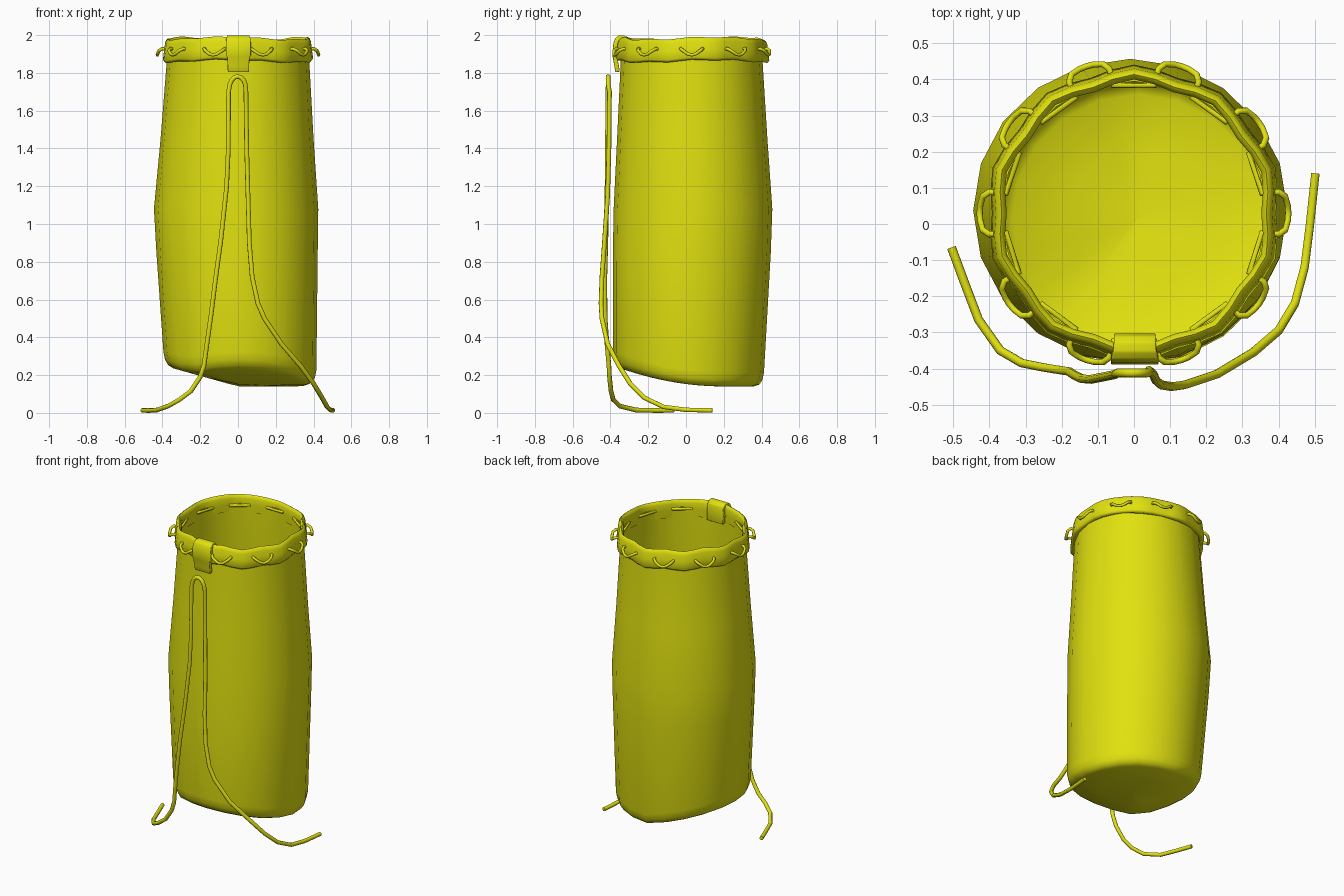
import bpy, math
from math import sin, cos, pi

if "Cube" in bpy.data.objects:
    bpy.data.objects.remove(bpy.data.objects["Cube"])

yellow = bpy.data.materials.new("bag_yellow")
yellow.diffuse_color = (0.75, 0.75, 0.005, 1)
yellow.use_nodes = True
yellow.node_tree.nodes["Principled BSDF"].inputs["Base Color"].default_value = yellow.diffuse_color


def finish(ob, angle=40):
    """Give the material, apply modifiers / curve shape and smooth the surface."""
    ob.data.materials.append(yellow)
    bpy.ops.object.select_all(action='DESELECT')
    ob.select_set(True)
    bpy.context.view_layer.objects.active = ob
    bpy.ops.object.convert(target='MESH')
    bpy.ops.object.shade_smooth_by_angle(angle=math.radians(angle))


def make_mesh(name, verts, faces):
    me = bpy.data.meshes.new(name)
    me.from_pydata(verts, [], faces)
    ob = bpy.data.objects.new(name, me)
    bpy.context.collection.objects.link(ob)
    return ob


def ring_faces(rows, n):
    return [(r * n + i, r * n + (i + 1) % n, (r + 1) * n + (i + 1) % n, (r + 1) * n + i)
            for r in range(rows - 1) for i in range(n)]


def cord(name, pts, radius, cyclic=False):
    cu = bpy.data.curves.new(name, 'CURVE')
    cu.dimensions = '3D'
    cu.bevel_depth = radius
    cu.bevel_resolution = 2
    cu.use_fill_caps = True
    sp = cu.splines.new('POLY')
    sp.points.add(len(pts) - 1)
    for p, co in zip(sp.points, pts):
        p.co = (*co, 1)
    sp.use_cyclic_u = cyclic
    ob = bpy.data.objects.new(name, cu)
    bpy.context.collection.objects.link(ob)
    finish(ob, 60)


# Bag body: slightly bulging tube with a slanted, sagging base
def base(x, y):
    return 0.14 + max(0, -0.28 * x, 0.32 * max(0, 0.2 - y) ** 2)


N = 20
verts = []
for z, cx, cy, rx, ry in [(1.93, 0, .03, .375, .375), (1.85, 0, .03, .378, .376),
                          (1.45, -.005, .033, .405, .398), (1.08, -.01, .037, .435, .42),
                          (0.85, -.005, .031, .427, .418)]:
    verts += [(cx + rx * cos(2 * pi * i / N), cy + ry * sin(2 * pi * i / N), z) for i in range(N)]
rows = 5
for s, h in [(1, .075), (.98, .035), (.94, .01), (.87, 0), (.5, 0), (.02, 0)]:
    for i in range(N):
        a = 2 * pi * i / N
        x, y = .01 + .405 * s * cos(a), .013 + .4 * s * sin(a)
        verts.append((x, y, base(x, y) + h))
    rows += 1
faces = [f[::-1] for f in ring_faces(rows, N)]
faces.append(tuple((rows - 1) * N + i for i in reversed(range(N))))
body = make_mesh("bag_body", verts, faces)
sol = body.modifiers.new("wall", 'SOLIDIFY')
sol.thickness = 0.01
sol.offset = -1
finish(body, 60)

# Collar: folded-over hem, pinched in at each lace loop
M = 40
profile = [(.372, 1.868), (.392, 1.862), (.402, 1.875), (.396, 1.92), (.391, 1.96), (.384, 1.977),
           (.375, 1.983), (.367, 1.977), (.361, 1.96), (.361, 1.92), (.364, 1.87)]
verts = []
for r, z in profile:
    for i in range(M):
        a = 2 * pi * i / M
        rr = r - .009 * cos(10 * a)
        verts.append((rr * cos(a), .03 + rr * sin(a), z + .007 * sin(3 * a + 0.6) + .004 * cos(10 * a)))
faces = [f for f in ring_faces(len(profile), M)]
L = (len(profile) - 1) * M
faces += [(L + i, L + (i + 1) % M, (i + 1) % M, i) for i in range(M)]
finish(make_mesh("collar", verts, faces), 70)

# Lace woven through the collar: ten drooping outer loops, straight inner runs
pts = []
for k in range(10):
    for da, r, z in [(-.155, .358, 1.922), (-.145, .405, 1.928), (-.11, .421, 1.918),
                     (-.05, .426, 1.9), (0, .427, 1.895), (.05, .426, 1.9),
                     (.11, .421, 1.918), (.145, .405, 1.928), (.155, .358, 1.922)]:
        a = k * pi / 5 + da
        pts.append((r * cos(a), .03 + r * sin(a), z))
cord("lace", pts, 0.009, True)

# Front tab: strap folded over the rim
path = [(-.362, 1.805, .056), (-.368, 1.84, .057), (-.376, 1.885, .059), (-.377, 1.89, .066),
        (-.373, 1.955, .066), (-.364, 1.978, .064), (-.35, 1.987, .06), (-.332, 1.987, .058),
        (-.32, 1.975, .058), (-.315, 1.95, .058), (-.315, 1.87, .058)]
verts = [(.002 + w * s, y, z) for y, z, w in path for s in (-1, 1)]
faces = [(2 * i, 2 * i + 1, 2 * i + 3, 2 * i + 2) for i in range(len(path) - 1)]
tab = make_mesh("front_tab", verts, faces)
sol = tab.modifiers.new("thick", 'SOLIDIFY')
sol.thickness = 0.024
sol.offset = 0
bev = tab.modifiers.new("soft", 'BEVEL')
bev.width = 0.006
bev.segments = 2
finish(tab, 50)

# Hanging drawstring: arch under the tab, two strands trailing on the ground
left = [(-.505, -.065, .0135), (-.468, -.165, .013), (-.43, -.265, .015), (-.37, -.35, .036),
        (-.31, -.385, .07), (-.25, -.397, .115), (-.2, -.405, .19), (-.18, -.408, .25),
        (-.165, -.418, .36), (-.145, -.428, .5), (-.12, -.43, .7), (-.09, -.424, .92),
        (-.06, -.418, 1.2), (-.051, -.416, 1.4), (-.05, -.414, 1.7)]
arch = [(-.002 + .044 * cos(a), -.412, 1.715 + .066 * sin(a))
        for a in [pi * (1 - i / 8) for i in range(1, 8)]]
right = [(.042, -.405, 1.7), (.046, -.408, 1.4), (.053, -.415, 1.15), (.06, -.432, .9),
         (.075, -.445, .72), (.105, -.45, .58), (.14, -.445, .5), (.23, -.415, .365),
         (.33, -.355, .25), (.4, -.295, .155), (.445, -.22, .08), (.472, -.12, .032),
         (.487, 0, .016), (.502, .14, .0135)]
cord("drawstring", left + arch + right, 0.0125)
